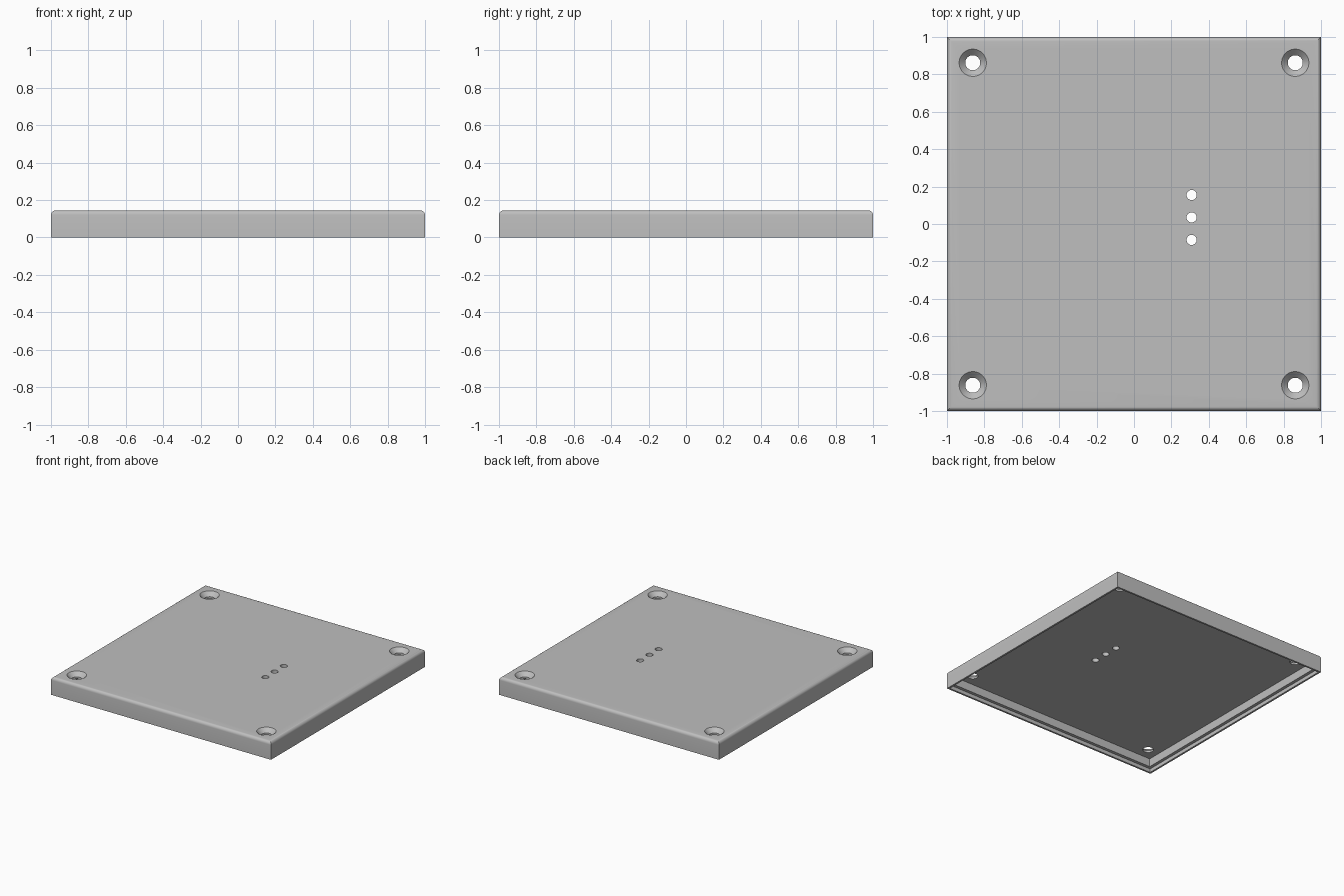
import bpy, bmesh, math

cube = bpy.data.objects.get("Cube")
if cube:
    bpy.data.objects.remove(cube, do_unlink=True)

TOP, CEILING, FILLET = 0.145, 0.097, 0.025

grey = bpy.data.materials.new("plain_grey")
grey.use_nodes = True
grey.diffuse_color = (0.52, 0.52, 0.52, 1)
grey.node_tree.nodes["Principled BSDF"].inputs["Base Color"].default_value = grey.diffuse_color


def loft(name, profile, sides, centre=(0, 0)):
    """Stack rings of (radius, height), closing both ends."""
    bm = bmesh.new()
    rings = []
    for r, z in profile:
        ring = []
        for i in range(sides):
            a = 2 * math.pi * (i + 0.5) / sides
            ring.append(bm.verts.new((centre[0] + r * math.cos(a),
                                      centre[1] + r * math.sin(a), z)))
        rings.append(ring)
    for low, high in zip(rings, rings[1:]):
        for i in range(sides):
            j = (i + 1) % sides
            bm.faces.new((low[i], low[j], high[j], high[i]))
    bm.faces.new(rings[0][::-1])
    bm.faces.new(rings[-1])
    bmesh.ops.recalc_face_normals(bm, faces=bm.faces)
    mesh = bpy.data.meshes.new(name)
    bm.to_mesh(mesh)
    bm.free()
    mesh.materials.append(grey)
    obj = bpy.data.objects.new(name, mesh)
    bpy.context.collection.objects.link(obj)
    return obj


# Square cover: recess ceiling, stepped inner wall, rim, outer wall, rounded top edge
section = [(0.96, CEILING), (0.96, 0.03), (0.985, 0.03), (0.985, 0), (1, 0)]
for i in range(7):
    a = math.pi / 2 * i / 6
    section.append((1 - FILLET + FILLET * math.cos(a),
                    TOP - FILLET + FILLET * math.sin(a)))
cover = loft("cover_plate", [(h * math.sqrt(2), z) for h, z in section], 4)

# Cutters for the countersunk corner holes and the row of small holes
cutters = []
screw = [(0.04, 0.05), (0.04, 0.112), (0.073, TOP), (0.093, TOP + 0.02)]
for x in (-0.862, 0.862):
    for y in (-0.862, 0.862):
        cutters.append(loft("screw_hole_cutter", screw, 48, (x, y)))
for y in (-0.085, 0.035, 0.155):
    cutters.append(loft("small_hole_cutter", [(0.027, 0.05), (0.027, 0.2)], 32, (0.308, y)))

bpy.ops.object.select_all(action='DESELECT')
cover.select_set(True)
bpy.context.view_layer.objects.active = cover
for cutter in cutters:
    cutter.hide_render = True
    mod = cover.modifiers.new("hole", 'BOOLEAN')
    mod.operation = 'DIFFERENCE'
    mod.solver = 'EXACT'
    mod.object = cutter
    bpy.ops.object.modifier_apply(modifier=mod.name)
    bpy.data.objects.remove(cutter, do_unlink=True)

bpy.ops.object.shade_smooth_by_angle(angle=math.radians(30))
